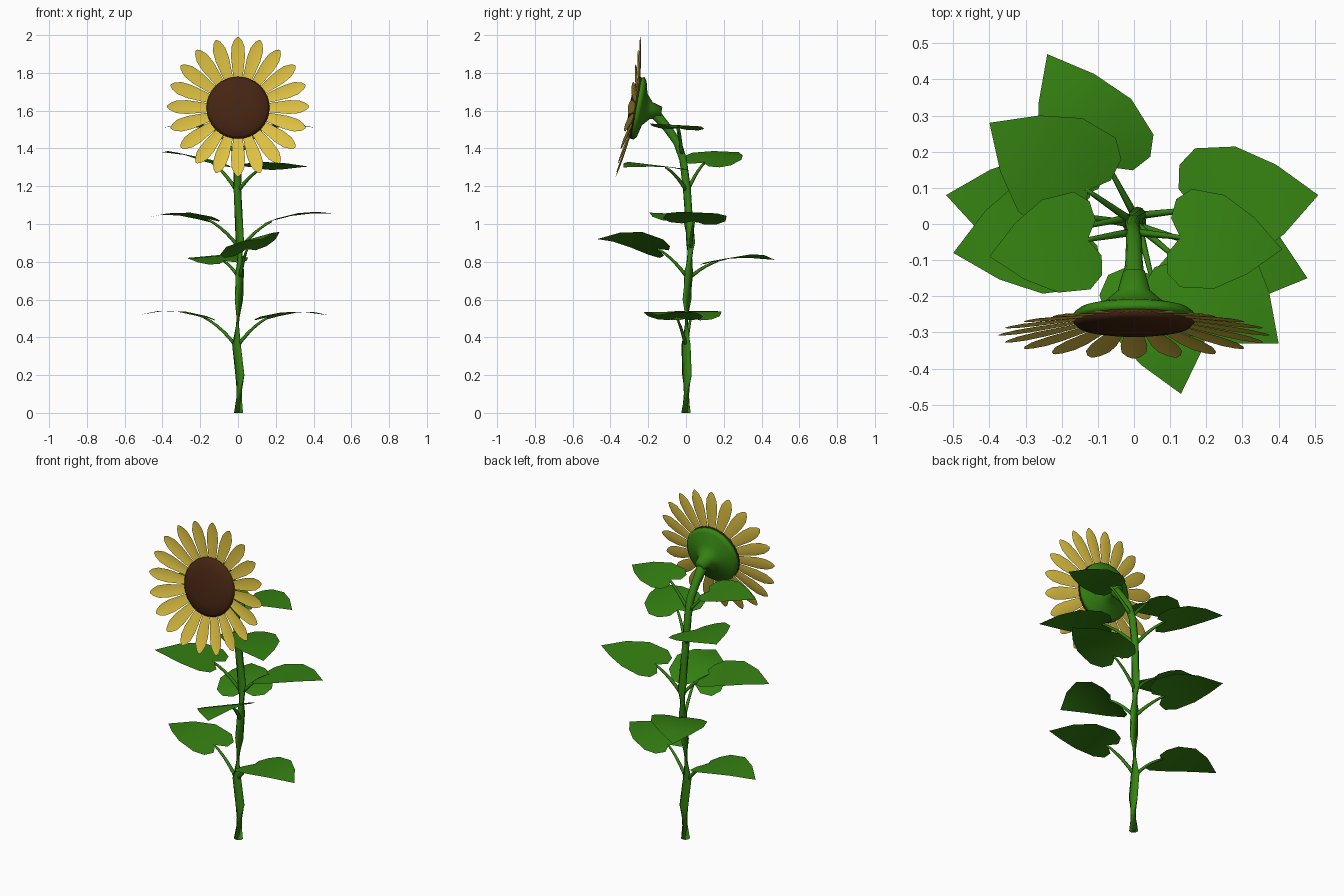
import bpy, bmesh, math
from mathutils import Vector, Matrix

if "Cube" in bpy.data.objects:
    bpy.data.objects.remove(bpy.data.objects["Cube"])


def material(name, rgb):
    m = bpy.data.materials.new(name)
    m.diffuse_color = (*rgb, 1)
    m.use_nodes = True
    m.node_tree.nodes["Principled BSDF"].inputs["Base Color"].default_value = m.diffuse_color
    return m


GREEN = material("leaf green", (0.036, 0.225, 0.006))
YELLOW = material("petal yellow", (0.74, 0.54, 0.055))
BROWN = material("seed brown", (0.06, 0.018, 0.006))


def finish(bm, name, mat, matrix=None, closed=True):
    if closed:
        bmesh.ops.recalc_face_normals(bm, faces=bm.faces)
    for f in bm.faces:
        f.smooth = True
    me = bpy.data.meshes.new(name)
    bm.to_mesh(me)
    bm.free()
    me.materials.append(mat)
    ob = bpy.data.objects.new(name, me)
    if matrix:
        ob.matrix_world = matrix
    bpy.context.collection.objects.link(ob)
    return ob


def bridge(bm, rings):
    for a, b in zip(rings, rings[1:]):
        n = len(a)
        for i in range(n):
            j = (i + 1) % n
            bm.faces.new((a[i], a[j], b[j], b[i]))
    bm.faces.new(rings[0])
    bm.faces.new(rings[-1])


def tube(name, pts, radii, sides):
    bm = bmesh.new()
    rings = []
    pts = [Vector(p) for p in pts]
    for i, p in enumerate(pts):
        t = pts[min(i + 1, len(pts) - 1)] - pts[max(i - 1, 0)]
        q = t.to_track_quat('Z', 'Y')
        rings.append([bm.verts.new(p + q @ Vector((radii[i] * math.cos(k * math.tau / sides),
                                                   radii[i] * math.sin(k * math.tau / sides), 0)))
                      for k in range(sides)])
    bridge(bm, rings)
    return finish(bm, name, GREEN)


def lathe(name, profile, mat, matrix, sides=24):
    bm = bmesh.new()
    rings = [[bm.verts.new((r * math.cos(k * math.tau / sides), r * math.sin(k * math.tau / sides), h))
              for k in range(sides)] for r, h in profile]
    bridge(bm, rings)
    return finish(bm, name, mat, matrix)


# Stem: gently kinked, nodding forward at the top
STEM = [(0.003, 0, 0), (0.01, 0.005, 0.2), (-0.008, 0, 0.36), (0.005, 0.005, 0.6), (0.01, 0.015, 0.75),
        (0.01, 0.025, 0.9), (-0.003, 0.005, 1.18), (-0.003, -0.015, 1.34), (0, -0.045, 1.43),
        (0, -0.1, 1.51), (0, -0.16, 1.58), (0, -0.2, 1.605)]
tube("stem", STEM, [0.025, 0.025, 0.024, 0.023, 0.023, 0.023, 0.021, 0.021, 0.022, 0.024, 0.03, 0.04], 10)


def stem_at(z):
    for a, b in zip(STEM, STEM[1:]):
        if a[2] <= z <= b[2]:
            return Vector(a).lerp(Vector(b), (z - a[2]) / (b[2] - a[2]))


# Heart-shaped leaf outline, (distance from stem, half width)
OUTLINE = [(0.125, 0.055), (0.135, 0.115), (0.185, 0.152), (0.30, 0.145), (0.41, 0.088)]
SPINE = [0.165, 0.2, 0.3, 0.41, 0.52]


def leaf(name, node_z, tip, zb, zm, zt, roll=0.0, width=1.0):
    node = stem_at(node_z)
    d = Vector((tip[0] - node.x, tip[1] - node.y, 0))
    s = d.length / 0.52
    d.normalize()
    side = Vector((-d.y, d.x, 0))

    def place(a, w):
        # arch through base, middle and tip heights
        t = (a - 0.15) / 0.37
        z = zb * (1 - t) * (1 - 2 * t) + zm * 4 * t * (1 - t) + zt * t * (2 * t - 1)
        p = node + d * a * s + side * w * width
        p.z = z + roll * w
        return p

    bm = bmesh.new()
    spine = [bm.verts.new(place(a, 0)) for a in SPINE]
    for sg in (1, -1):
        o = [bm.verts.new(place(a, w * sg)) for a, w in OUTLINE]
        for f in ((spine[0], o[0], o[1]), (spine[0], o[1], o[2], spine[1]), (spine[1], o[2], o[3], spine[2]),
                  (spine[2], o[3], o[4], spine[3]), (spine[3], o[4], spine[4])):
            bm.faces.new(f[::-1] if sg > 0 else f)
    finish(bm, name, GREEN, closed=False)

    # Leaf stalk
    end = place(0.175, 0) - Vector((0, 0, 0.004))
    ctrl = node + d * 0.085
    ctrl.z = node.z + (end.z - node.z) * 0.72
    ts = [i / 5 for i in range(6)]
    tube(name + "_stalk", [node * (1 - t) ** 2 + ctrl * 2 * t * (1 - t) + end * t * t for t in ts],
         [0.011 - 0.005 * t for t in ts], 6)


leaf("lower_leaf_left", 0.35, (-0.52, 0.08), 0.50, 0.54, 0.52)
leaf("lower_leaf_right", 0.35, (0.48, -0.15), 0.50, 0.535, 0.517)
leaf("second_leaf_front", 0.71, (0.13, -0.47), 0.86, 0.925, 0.92, 0.27)
leaf("second_leaf_back", 0.71, (-0.24, 0.47), 0.80, 0.83, 0.81, -0.08)
leaf("third_leaf_left", 0.87, (-0.5, -0.08), 1.02, 1.055, 1.03, 0.05, 1.1)
leaf("third_leaf_right", 0.87, (0.51, 0.08), 1.01, 1.055, 1.055, -0.05, 1.1)
leaf("fourth_leaf_left", 1.17, (-0.4, 0.28), 1.32, 1.365, 1.38, 0.13, 1.08)
leaf("fourth_leaf_right", 1.17, (0.4, -0.33), 1.30, 1.315, 1.30, -0.1, 1.05)
leaf("upper_leaf_left", 1.36, (-0.4, -0.09), 1.505, 1.525, 1.51, 0.05, 0.9)
leaf("upper_leaf_right", 1.36, (0.41, -0.07), 1.505, 1.525, 1.51, -0.05, 0.9)

# Flower head, facing forward and tipped up ten degrees
HEAD = Matrix.Translation((0, -0.268, 1.615)) @ Matrix.Rotation(math.radians(80), 4, 'X')
lathe("flower_back", [(0.03, -0.14), (0.045, -0.085), (0.085, -0.05), (0.15, -0.034), (0.168, -0.02),
                      (0.165, -0.004)], GREEN, HEAD)
lathe("seed_disc", [(0.163, -0.008), (0.167, 0.004), (0.152, 0.018), (0.1, 0.028), (0.04, 0.032)],
      BROWN, HEAD, 32)

# Ring of twenty petals, cupped slightly forward
PETAL = [(0.13, 0.02), (0.2, 0.029), (0.27, 0.037), (0.325, 0.034), (0.36, 0.019), (0.375, 0.004)]
bm = bmesh.new()
for k in range(20):
    rot = Matrix.Rotation(k * math.tau / 20, 3, 'Z')
    rows = []
    for r, w in PETAL:
        h = 0.04 * (r - 0.13) / 0.245
        rows.append([bm.verts.new(rot @ Vector((x * w, r, h - 0.006 * (1 - abs(x)) * (w / 0.037))))
                     for x in (-1, 0, 1)])
    for a, b in zip(rows, rows[1:]):
        for i in (0, 1):
            bm.faces.new((a[i], a[i + 1], b[i + 1], b[i]))
finish(bm, "petals", YELLOW, HEAD, closed=False)
